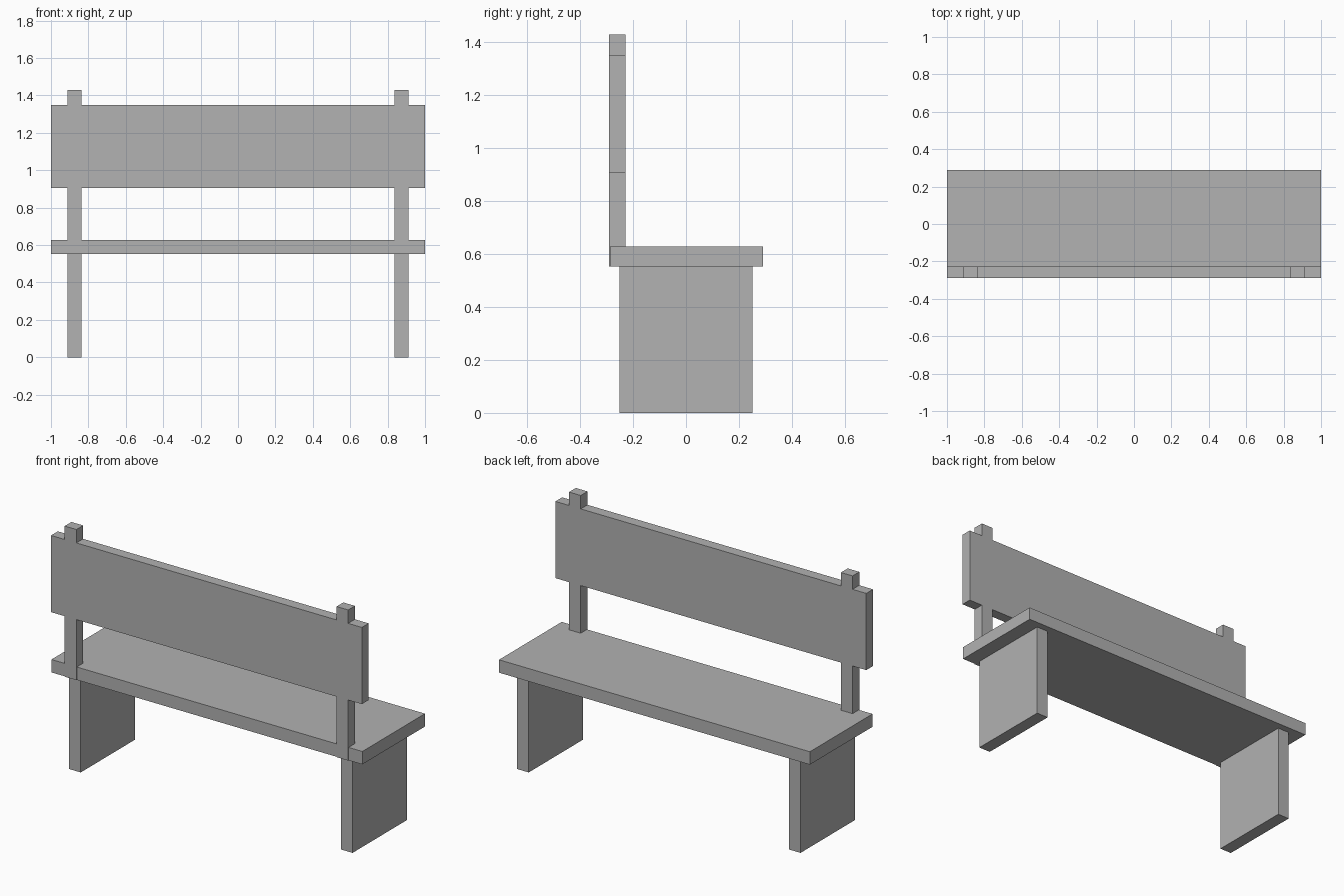
import bpy

if "Cube" in bpy.data.objects:
    bpy.data.objects.remove(bpy.data.objects["Cube"])

grey = bpy.data.materials.new("plain_grey")
grey.diffuse_color = (0.445, 0.445, 0.445, 1)
grey.use_nodes = True
grey.node_tree.nodes["Principled BSDF"].inputs["Base Color"].default_value = grey.diffuse_color


def box(name, x, y, z):
    """Axis-aligned box from (min, max) ranges."""
    bpy.ops.mesh.primitive_cube_add(size=1, location=[(a + b) / 2 for a, b in (x, y, z)])
    ob = bpy.context.object
    ob.name = name
    ob.scale = [b - a for a, b in (x, y, z)]
    bpy.ops.object.transform_apply(location=False, rotation=False, scale=True)
    ob.data.materials.append(grey)
    return ob


SEAT_BOTTOM, SEAT_TOP = 0.552, 0.627
BACK = (-0.29, -0.228)

# Seat plank and backrest board
box("seat", (-1, 1), (-0.286, 0.29), (SEAT_BOTTOM, SEAT_TOP))
box("backrest", (-1, 1), BACK, (0.904, 1.35))

# Slab legs, and posts let into the seat edge that carry the backrest
for side, label in ((-1, "left"), (1, "right")):
    x = tuple(sorted((side * 0.837, side * 0.912)))
    box(label + "_leg", x, (-0.25, 0.25), (0, SEAT_BOTTOM))
    box(label + "_post", x, BACK, (SEAT_BOTTOM, 1.428))
